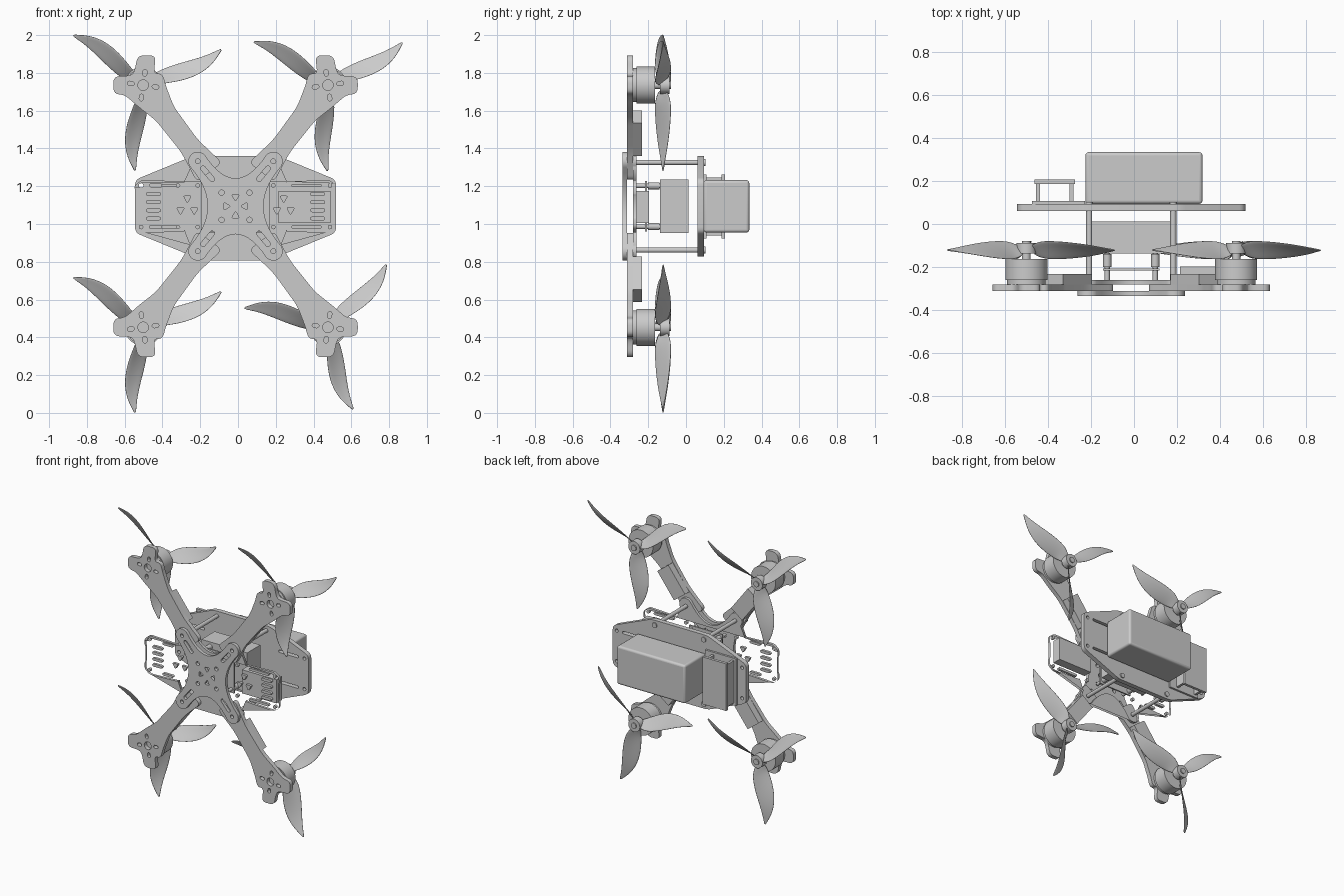
import bpy, bmesh
from math import sin, cos, pi, radians, atan2, hypot
from mathutils import Vector

if "Cube" in bpy.data.objects:
    bpy.data.objects.remove(bpy.data.objects["Cube"])

CX, CZ = -0.013, 1.094          # frame centre
MX, MZ = 0.489, 0.641           # motor offsets from the centre
QUADS = [(1, 1), (-1, 1), (-1, -1), (1, -1)]


def fillet(pts, r, n=5):
    """Round every corner of a closed 2D outline."""
    out = []
    pts = [Vector(p) for p in pts]
    for i, p in enumerate(pts):
        a, b = pts[i - 1] - p, pts[(i + 1) % len(pts)] - p
        s = p + a.normalized() * min(r, a.length * 0.49)
        e = p + b.normalized() * min(r, b.length * 0.49)
        for k in range(n + 1):
            t = k / n
            out.append(s * (1 - t) ** 2 + p * 2 * t * (1 - t) + e * t * t)
    return out


def circle(x, z, r, n=20):
    return [(x + r * cos(2 * pi * i / n), z + r * sin(2 * pi * i / n)) for i in range(n)]


def slot(x, z, length, width, ang=0):
    """Stadium-shaped hole."""
    r, h, pts = width / 2, length / 2 - width / 2, []
    for side in (0, pi):
        for k in range(7):
            a = side - pi / 2 + pi * k / 6
            px, pz = (h if side == 0 else -h) + r * cos(a), r * sin(a)
            pts.append((x + px * cos(ang) - pz * sin(ang), z + px * sin(ang) + pz * cos(ang)))
    return pts


def tri(x, z, r, ang):
    return fillet([(x + r * cos(ang + k * 2 * pi / 3), z + r * sin(ang + k * 2 * pi / 3))
                   for k in range(3)], r * 0.4, 3)


def plate(name, loops, y0, y1):
    """Flat plate in the XZ plane; the first loop is the outline, the rest are holes."""
    cu = bpy.data.curves.new(name, 'CURVE')
    cu.dimensions, cu.fill_mode, cu.extrude = '2D', 'BOTH', (y1 - y0) / 2
    for pts in loops:
        sp = cu.splines.new('POLY')
        sp.points.add(len(pts) - 1)
        for q, p in zip(sp.points, pts):
            q.co = (p[0], p[1], 0, 1)
        sp.use_cyclic_u = True
    ob = bpy.data.objects.new(name, cu)
    ob.location.y, ob.rotation_euler.x = (y0 + y1) / 2, pi / 2
    bpy.context.collection.objects.link(ob)
    bpy.ops.object.select_all(action='DESELECT')
    ob.select_set(True)
    bpy.context.view_layer.objects.active = ob
    bpy.ops.object.convert(target='MESH')
    return bpy.context.object


def box(name, x, y, z, bevel=0, ang=0):
    bpy.ops.mesh.primitive_cube_add(size=1)
    ob = bpy.context.object
    ob.name = name
    ob.location = [(a + b) / 2 for a, b in (x, y, z)]
    ob.scale = [b - a for a, b in (x, y, z)]
    bpy.ops.object.transform_apply(location=False, rotation=False)
    ob.rotation_euler.y = ang
    if bevel:
        m = ob.modifiers.new('bevel', 'BEVEL')
        m.width, m.segments = bevel, 4
        bpy.ops.object.shade_smooth_by_angle()
    return ob


def rod(name, x, z, r, y0, y1, n=24):
    bpy.ops.mesh.primitive_cylinder_add(vertices=n, radius=r, depth=y1 - y0,
                                        location=(x, (y0 + y1) / 2, z), rotation=(pi / 2, 0, 0))
    bpy.context.object.name = name
    bpy.ops.object.shade_smooth_by_angle()


def cross_outline(ext=False):
    """X-shaped plate outline: four round lobes with concave sides, optional end wings."""
    pts = []
    for i, (sx, sz) in enumerate(QUADS):
        lx, lz = CX + sx * 0.2, CZ + sz * 0.238
        a = atan2(sz * 0.238, sx * 0.2)
        pts += [(lx + 0.05 * cos(a + t), lz + 0.05 * sin(a + t))
                for t in [radians(-90 + 15 * k) for k in range(13)]]
        nx, nz = QUADS[(i + 1) % 4]
        if ext and nx == sx:                                   # wing towards an end
            e = sx * 0.535
            wing = fillet([(CX + sx * 0.26, CZ + sz * 0.13), (CX + e - sx * 0.04, CZ + sz * 0.14),
                           (CX + e, CZ + sz * 0.11), (CX + e, CZ + sz * 0.06),
                           (CX + e - sx * 0.012, CZ + sz * 0.05)], 0.015, 3)
            w2 = [(p[0], 2 * CZ - p[1]) for p in reversed(wing)]
            pts += wing[:-4] + w2[4:]
        else:                                                  # concave side
            s, x2, z2 = pts[-1], CX + nx * 0.2, CZ + nz * 0.238
            b = atan2(nz * 0.238, nx * 0.2) - pi / 2
            e = (x2 + 0.05 * cos(b), z2 + 0.05 * sin(b))
            apex = (CX + sx * 0.148, CZ) if nx == sx else (CX, CZ + sz * 0.148)
            c = [2 * apex[k] - (s[k] + e[k]) / 2 for k in (0, 1)]
            for k in range(1, 14):
                t = k / 14
                pts.append([s[j] * (1 - t) ** 2 + 2 * c[j] * t * (1 - t) + e[j] * t * t for j in (0, 1)])
    return pts


# Bottom cross plate
holes = []
for sx, sz in QUADS:
    holes += [circle(CX + sx * 0.2, CZ + sz * 0.238, 0.013), circle(CX + sx * 0.074, CZ + sz * 0.072, 0.014),
              slot(CX + sx * 0.148, CZ + sz * 0.172, 0.1, 0.026, atan2(sz * 0.238, sx * 0.2))]
holes += [tri(CX + 0.05 * cos(a), CZ + 0.05 * sin(a), 0.024, a + pi) for a in (0, pi / 2, pi, 3 * pi / 2)]
plate('bottom_cross_plate', [cross_outline()] + holes, -0.335, -0.312)

# Middle plate with wings
holes = [tri(CX + 0.05 * cos(a), CZ + 0.05 * sin(a), 0.024, a + pi) for a in (0, pi / 2, pi, 3 * pi / 2)]
for s in (-1, 1):
    holes += [tri(CX + s * 0.255 + 0.042 * cos(a), CZ + 0.042 * sin(a), 0.028, a + pi)
              for a in (pi / 2, pi * 7 / 6, pi * 11 / 6)]
    for t in (-1, 1):
        holes += [circle(CX + s * 0.5, CZ + t * 0.11, 0.012), circle(CX + s * 0.2, CZ + t * 0.11, 0.012),
                  slot(CX + (0.375 if s > 0 else -0.352), CZ + t * 0.11, 0.16 if s > 0 else 0.085, 0.018),
                  slot(CX + s * 0.435, CZ + t * 0.065, 0.08, 0.02)]
    holes += [slot(CX + s * 0.435, CZ + k, 0.08, 0.02) for k in (-0.022, 0.022)]
plate('middle_plate', [cross_outline(True)] + holes, -0.281, -0.262)

# Upper deck
half = [(0.225, 0.266), (0.532, 0.14)]
outline = [(CX + sx * x, CZ + sz * z) for (sx, sz) in QUADS
           for x, z in (half[::-1] if sx * sz > 0 else half)]
holes = []
for sx, sz in QUADS:
    holes += [circle(CX + sx * 0.5, CZ + sz * 0.11, 0.012),
              slot(CX + sx * 0.375, CZ + sz * 0.11, 0.16, 0.018)]
plate('upper_deck', [fillet(outline, 0.03)] + holes, 0.06, 0.094)


def arm_pt(s, w):
    return (-0.606 * s + 0.795 * w, -0.795 * s - 0.606 * w)


# Arm outline for the +x +z quadrant, relative to its motor
ARM = [(0.158, 0.047), (0.158, -0.045), (0.1, -0.052), (0.07, -0.075), arm_pt(0.075, 0.09),
       arm_pt(0.19, 0.06), arm_pt(0.4, 0.055), arm_pt(0.5, 0.07), arm_pt(0.58, 0.085),
       arm_pt(0.58, -0.085), arm_pt(0.5, -0.07), arm_pt(0.4, -0.055), arm_pt(0.19, -0.06),
       arm_pt(0.07, -0.095), (-0.115, 0.02), (-0.1, 0.062), (-0.055, 0.06), (-0.068, 0.158),
       (0.03, 0.158), (0.045, 0.075), (0.065, 0.05)]
ARM = fillet(ARM, 0.035)

# Propeller blade stations: radius, trailing edge, leading edge, half rise
BLADE = [(0.03, -0.022, 0.022, 0.022), (0.07, -0.028, 0.03, 0.038), (0.11, -0.04, 0.038, 0.045),
         (0.2, -0.066, 0.032, 0.041), (0.3, -0.073, 0.015, 0.029), (0.38, -0.05, 0.006, 0.015),
         (0.425, -0.022, 0.007, 0.006), (0.455, -0.003, 0.006, 0.001)]


def propeller(x, z, start):
    bm = bmesh.new()
    for b in range(3):
        a = radians(start + 120 * b)
        rows = []
        for r, t, l, h in BLADE:
            row = []
            for k in range(4):
                f = k / 3
                o = t + (l - t) * f
                y = -0.122 + h * (2 * f - 1) + 0.1 * (l - t) * f * (1 - f)
                row.append(bm.verts.new((r * cos(a) - o * sin(a), y, r * sin(a) + o * cos(a))))
            rows.append(row)
        for p, q in zip(rows, rows[1:]):
            for k in range(3):
                bm.faces.new((p[k], p[k + 1], q[k + 1], q[k]))
    bmesh.ops.recalc_face_normals(bm, faces=bm.faces)
    me = bpy.data.meshes.new('propeller')
    bm.to_mesh(me)
    bm.free()
    me.polygons.foreach_set('use_smooth', [True] * len(me.polygons))
    ob = bpy.data.objects.new('propeller_blades', me)
    ob.location = (x, 0, z)
    bpy.context.collection.objects.link(ob)
    m = ob.modifiers.new('thickness', 'SOLIDIFY')
    m.thickness, m.offset = 0.007, 0
    m = ob.modifiers.new('smooth', 'SUBSURF')
    m.levels = m.render_levels = 2


# Arms, speed controllers, motors, propellers and standoffs, one per corner
for (sx, sz), start in zip(QUADS, (29.5, 24.3, 24.3, 46.8)):
    x, z = CX + sx * MX, CZ + sz * MZ
    loops = [[(x + sx * p[0], z + sz * p[1]) for p in ARM], circle(x, z, 0.028)]
    for k in range(4):
        a = k * pi / 2 + radians(8)
        loops.append(slot(x + sx * 0.066 * cos(a), z + sz * 0.066 * sin(a), 0.036, 0.022,
                          a if sx * sz > 0 else -a))
    plate('arm', loops, -0.312, -0.281)
    ex, ez = CX + sx * 0.294, CZ + sz * 0.386
    box('speed_controller', (ex - 0.11, ex + 0.11), (-0.283, -0.232), (ez - 0.055, ez + 0.055),
        ang=-sx * sz * radians(52.7))
    rod('motor_base', x, z, 0.09, -0.283, -0.262, 40)
    rod('motor_bell', x, z, 0.098, -0.262, -0.164, 48)
    rod('motor_shaft', x, z, 0.02, -0.166, -0.08)
    rod('propeller_hub', x, z, 0.046, -0.138, -0.088, 32)
    propeller(x, z, start)
    px, pz = CX + sx * 0.196, CZ + sz * 0.232
    rod('standoff', px, pz, 0.014, -0.265, 0.062)
    rod('standoff_screw', px, pz, 0.018, 0.092, 0.102)
    rod('stack_post', CX + sx * 0.112, CZ + sz * 0.108, 0.012, -0.265, -0.135)
    rod('stack_spacer', CX + sx * 0.112, CZ + sz * 0.108, 0.019, -0.2, -0.14)

# Electronics stack between the decks
box('circuit_board', (-0.145, 0.12), (-0.217, -0.207), (0.96, 1.228))
box('electronics_block', (-0.195, 0.17), (-0.138, 0.012), (0.952, 1.236))
# Receiver box on the middle plate
box('receiver_box', (0.215, 0.49), (-0.263, -0.197), (1.005, 1.175))
# Battery
box('battery', (-0.226, 0.319), (0.094, 0.335), (0.955, 1.232), 0.015)
# Open-ended transmitter housing
box('housing_floor', (-0.475, -0.228), (0.094, 0.108), (0.922, 1.262))
box('housing_lid', (-0.465, -0.275), (0.187, 0.207), (0.922, 1.262))
for x in (-0.448, -0.292):
    box('housing_wall', (x - 0.009, x + 0.009), (0.107, 0.188), (0.94, 1.245))
